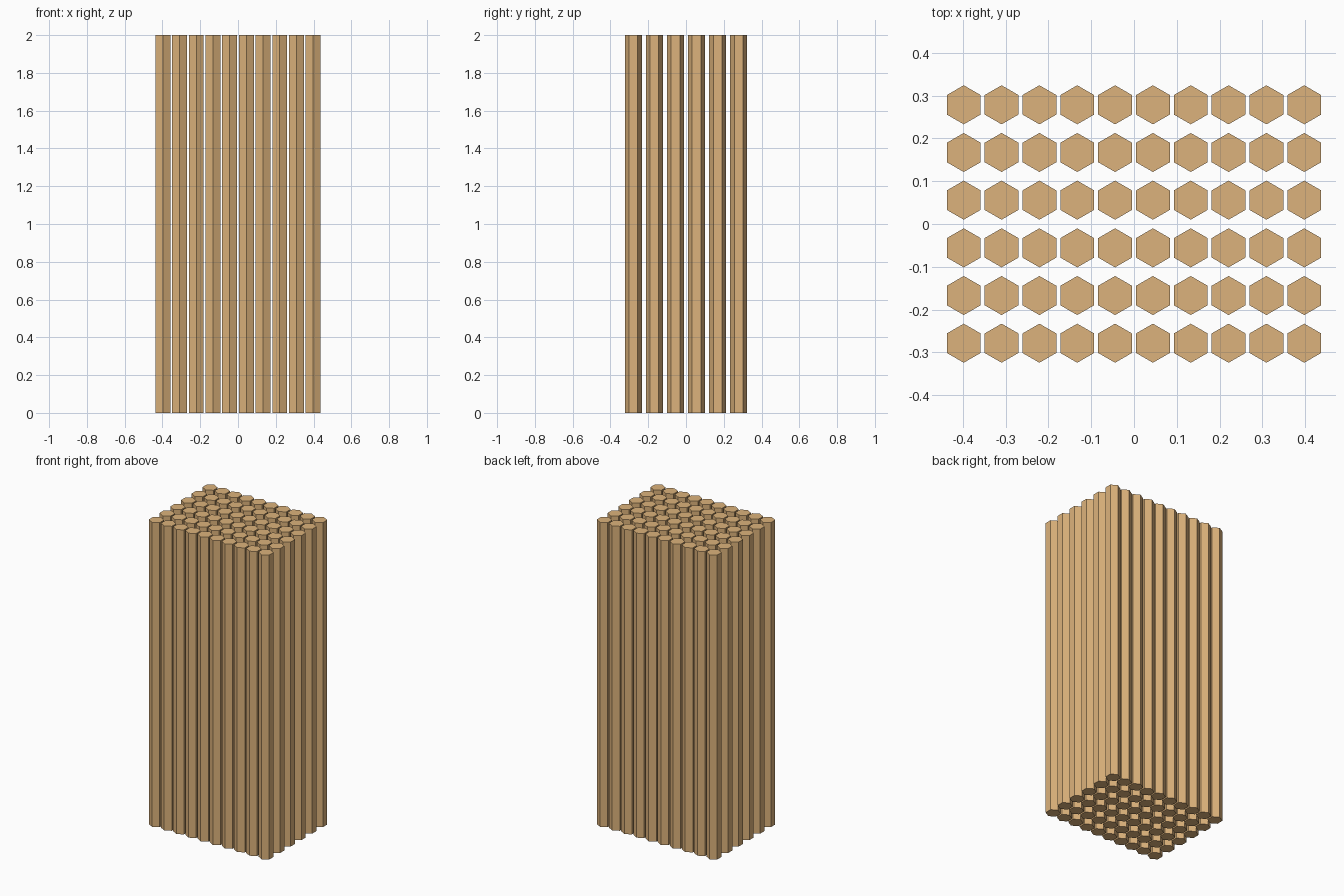
import bpy
import math

if "Cube" in bpy.data.objects:
    bpy.data.objects.remove(bpy.data.objects["Cube"])

COLS, ROWS = 10, 6
STEP_X, STEP_Y = 0.0884, 0.1114
RADIUS, HEIGHT = 0.0456, 2.0

wood = bpy.data.materials.new("tan")
wood.diffuse_color = (0.72, 0.45, 0.2, 1)
wood.use_nodes = True
wood.node_tree.nodes["Principled BSDF"].inputs["Base Color"].default_value = wood.diffuse_color

# One hexagonal column mesh, corners pointing along y, shared by all columns
bpy.ops.mesh.primitive_cylinder_add(vertices=6, radius=RADIUS, depth=HEIGHT)
first = bpy.context.object
mesh = first.data
mesh.name = "hexagonal_column"
mesh.materials.append(wood)
corner = max(mesh.vertices, key=lambda v: v.co.y).co
if abs(corner.x) > 1e-4:  # make sure a corner points along y
    for v in mesh.vertices:
        v.co.x, v.co.y = v.co.y, -v.co.x
bpy.data.objects.remove(first)

# Regular grid of columns standing on the ground
for r in range(ROWS):
    for c in range(COLS):
        column = bpy.data.objects.new(f"column_{r + 1}_{c + 1}", mesh)
        column.location = ((c - (COLS - 1) / 2) * STEP_X,
                           (r - (ROWS - 1) / 2) * STEP_Y,
                           HEIGHT / 2)
        bpy.context.collection.objects.link(column)
